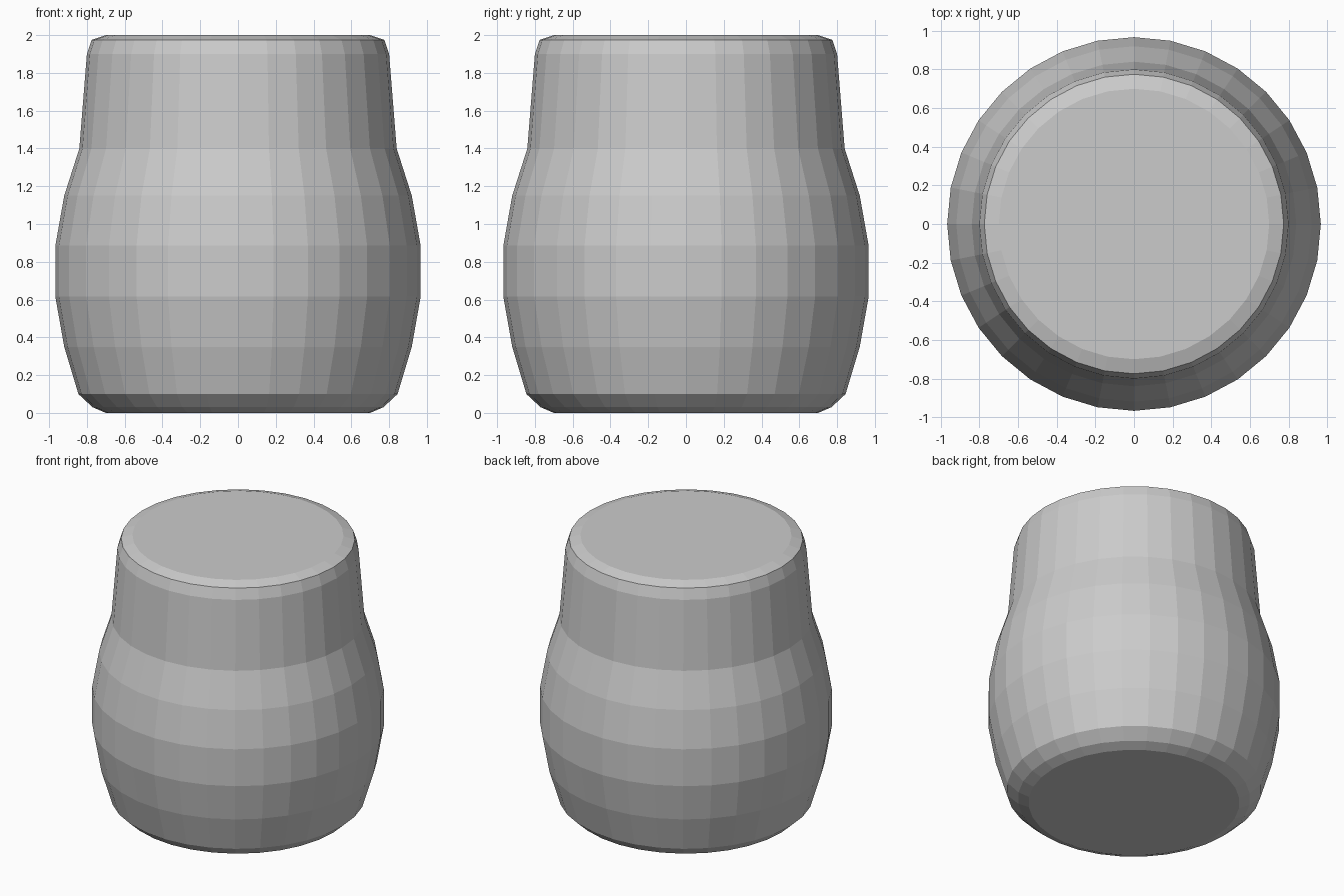
import bpy
import bmesh
from math import cos, sin, tau

cube = bpy.data.objects.get("Cube")
if cube:
    bpy.data.objects.remove(cube, do_unlink=True)

SIDES = 32

# Single plain grey
grey = bpy.data.materials.new("light_grey")
grey.use_nodes = True
color = (0.6, 0.6, 0.6, 1)
grey.diffuse_color = color
grey.node_tree.nodes["Principled BSDF"].inputs["Base Color"].default_value = color

# Jar outline as (radius, height): bevelled foot, round belly, tapered neck, bevelled rim
profile = [
    (0.70, 0.0), (0.77, 0.03), (0.845, 0.10),
    (0.92, 0.35), (0.967, 0.615), (0.967, 0.885), (0.92, 1.15),
    (0.84, 1.40), (0.80, 1.90), (0.775, 1.975), (0.70, 2.0),
]


def lathe(name, outline, material):
    """Turn an outline around z into a closed, flat-shaded solid."""
    bm = bmesh.new()
    rings = [[bm.verts.new((r * cos(tau * i / SIDES), r * sin(tau * i / SIDES), z))
              for i in range(SIDES)] for r, z in outline]
    for low, high in zip(rings, rings[1:]):
        for i in range(SIDES):
            j = (i + 1) % SIDES
            bm.faces.new((low[i], low[j], high[j], high[i]))
    bm.faces.new(rings[0][::-1])
    bm.faces.new(rings[-1])
    mesh = bpy.data.meshes.new(name)
    bm.to_mesh(mesh)
    bm.free()
    mesh.materials.append(material)
    obj = bpy.data.objects.new(name, mesh)
    bpy.context.collection.objects.link(obj)
    return obj


lathe("jar_body", profile, grey)
